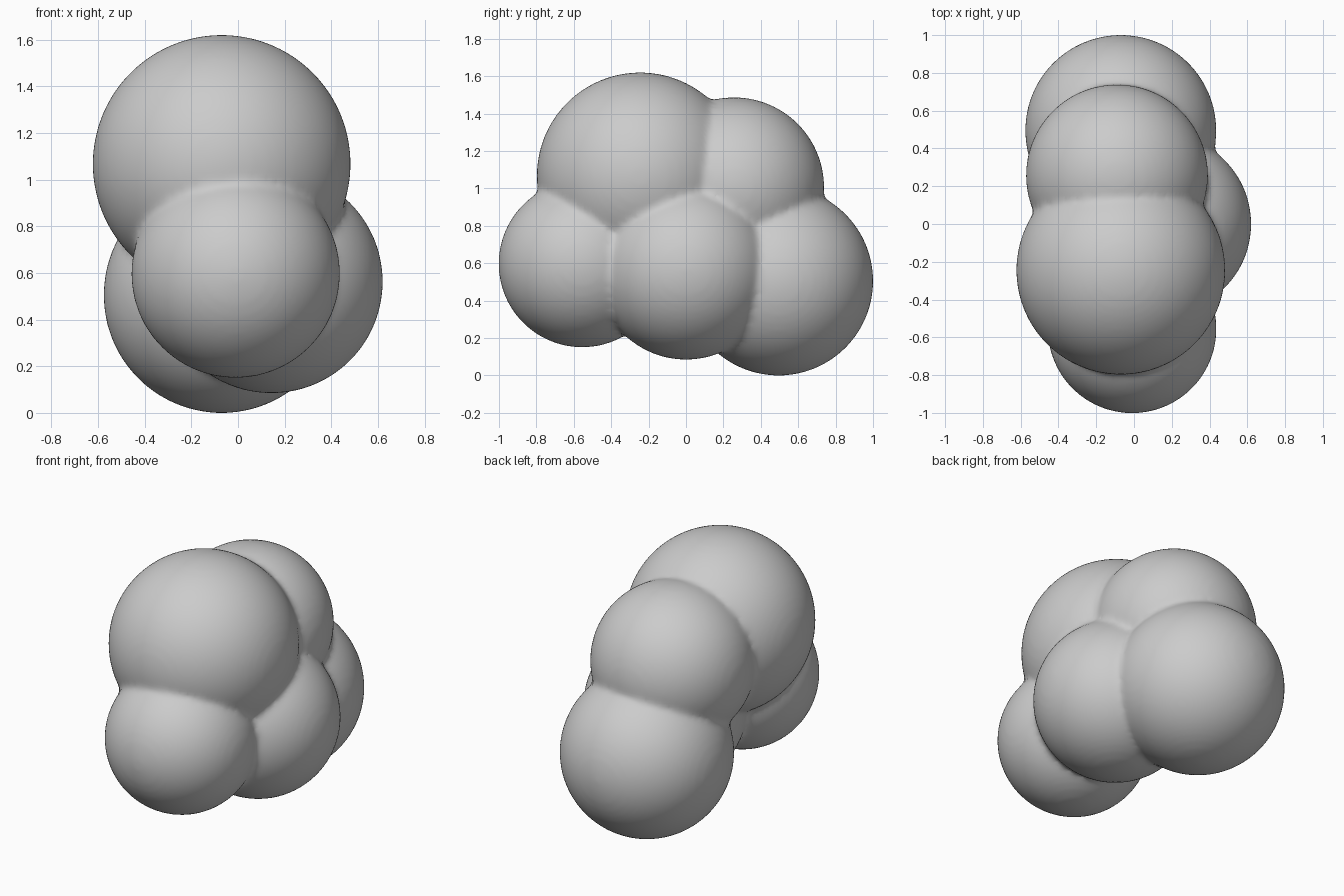
import bpy, bmesh
from mathutils import Matrix

if "Cube" in bpy.data.objects:
    bpy.data.objects.remove(bpy.data.objects["Cube"])

# Overlapping lobes: centre x, y, z and radius
LOBES = [
    (-0.07, -0.245, 1.067, 0.553),  # large upper front
    (-0.09, 0.257, 1.005, 0.482),   # upper back
    (-0.01, -0.555, 0.597, 0.447),  # lower front
    (-0.07, 0.495, 0.505, 0.506),   # lower back
    (0.143, 0.0, 0.562, 0.478),     # right side
]

bm = bmesh.new()
for x, y, z, r in LOBES:
    bmesh.ops.create_icosphere(bm, subdivisions=5, radius=r,
                               matrix=Matrix.Translation((x, y, z)))
mesh = bpy.data.meshes.new("lobed_cluster")
bm.to_mesh(mesh)
bm.free()
cluster = bpy.data.objects.new("lobed_cluster", mesh)
bpy.context.collection.objects.link(cluster)

# Fuse the lobes into one skin and soften the creases
remesh = cluster.modifiers.new("fuse", 'REMESH')
remesh.mode = 'VOXEL'
remesh.voxel_size = 0.02
remesh.use_smooth_shade = True
smooth = cluster.modifiers.new("soften_creases", 'SMOOTH')
smooth.factor = 0.5
smooth.iterations = 8
